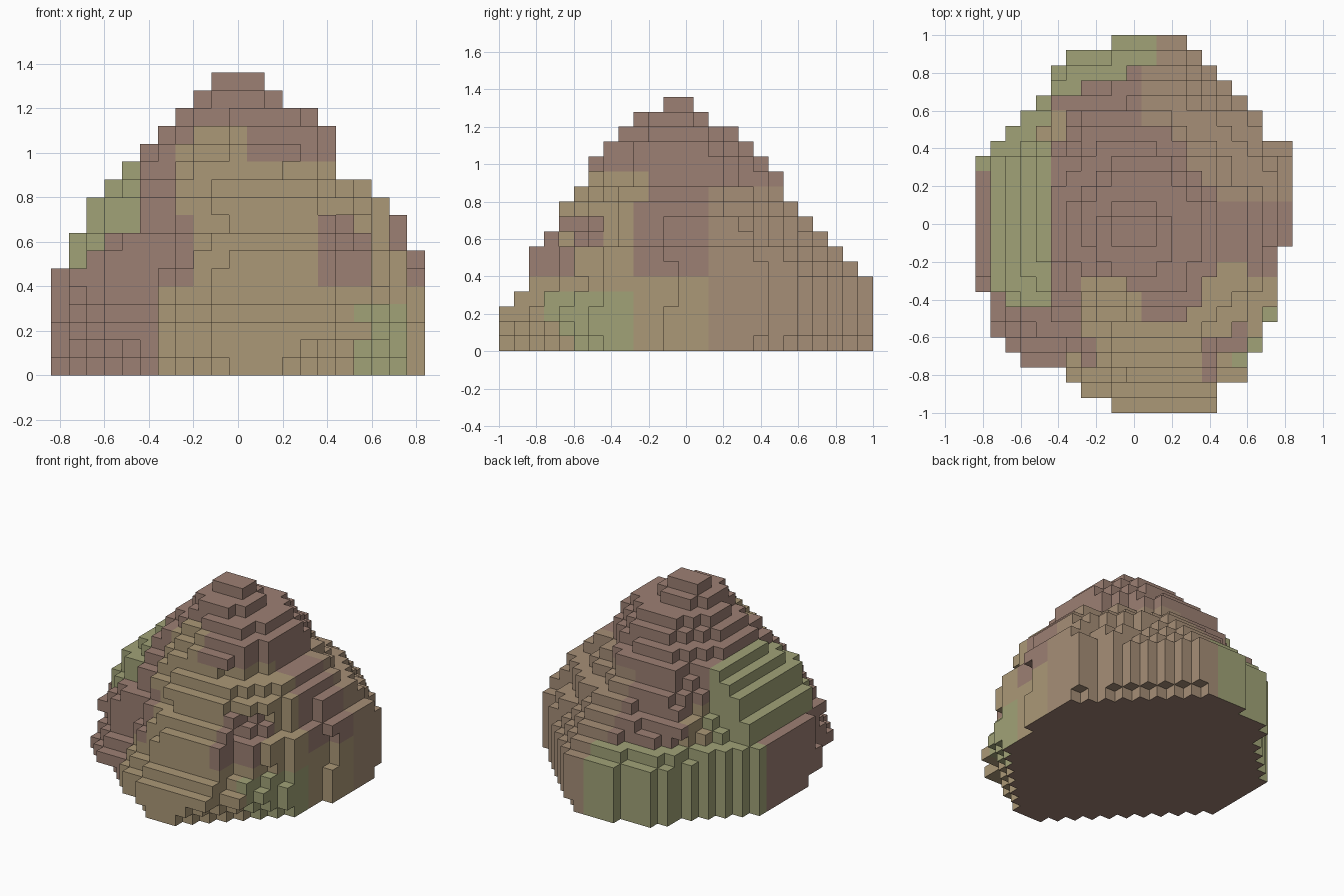
import bpy, bmesh
from mathutils import Vector, noise

if "Cube" in bpy.data.objects:
    bpy.data.objects.remove(bpy.data.objects["Cube"])

C = 0.08                      # size of one block
NX, NY, NZ = 21, 25, 17

# base outline: left and right block edge for each row, front to back
rows = [(9, 16), (7, 16), (6, 18), (3, 18), (2, 19), (1, 19), (1, 20), (1, 20)]
rows += [(0, 20)] * 3 + [(0, 21)] * 6
rows += [(1, 21), (2, 19), (3, 19), (4, 18), (5, 17), (5, 16), (6, 15), (9, 14)]

# extent of each layer: left, right, front, back block edges
layers = [(0, 21, 0, 25)] * 3 + [
    (0, 21, 1, 25), (0, 21, 2, 25), (0, 21, 2, 24), (1, 21, 2, 23),
    (1, 20, 3, 22), (2, 20, 4, 21), (2, 19, 4, 20), (3, 18, 5, 19),
    (4, 16, 6, 19), (5, 16, 6, 18), (6, 16, 7, 17), (7, 15, 8, 16),
    (8, 13, 9, 14), (9, 12, 11, 13)]
# undercut of the corners near the ground, per layer
cut_left, cut_right, cut_back = (10, 8, 6), (8, 7, 5), (8, 7, 7)

# fill each layer with the outline squeezed to its extent, slightly roughened
filled = set()
for k, (x0, x1, y0, y1) in enumerate(layers):
    for i in range(x0, x1):
        for j in range(y0, y1):
            if not rows[j][0] <= i < rows[j][1]:
                continue
            if k < 3 and (i + j < cut_left[k] or 20 - i + j < cut_right[k]
                          or 44 - i - j < cut_back[k]):
                continue
            u = (i + 0.5 - x0) / (x1 - x0) * NX - NX / 2
            v = (j + 0.5 - y0) / (y1 - y0) * NY - NY / 2
            f = 1.0
            if 2 < k < 15:
                f += 0.05 * noise.noise(Vector((i, j, k)) * 0.43)
            if k > 8:             # upper part bulges front right and back left
                f *= 0.93 if u * v < 0 else 1.02
            a, b = rows[min(NY - 1, max(0, int(v * f + NY / 2)))]
            # straight terraces on the left flank
            terrace = 6 <= k <= 11 and i < 11 and 8 + max(0, k - 9) <= j <= 16
            if a <= u * f + NX / 2 <= b or terrace:
                filled.add((i, j, k))


def make_material(name, rgb):
    m = bpy.data.materials.new(name)
    m.diffuse_color = (*rgb, 1)
    m.use_nodes = True
    m.node_tree.nodes["Principled BSDF"].inputs["Base Color"].default_value = m.diffuse_color
    return m


mats = [make_material("brown_stone", (0.335, 0.215, 0.172)),
        make_material("ochre_stone", (0.410, 0.315, 0.184)),
        make_material("moss", (0.355, 0.365, 0.185)),
        make_material("tan_stone", (0.380, 0.272, 0.184))]

# colour patches, first match wins: material, x range, y range, z range
patches = [
    (2, 0.52, 0.76, -0.76, -0.28, 0, 0.32),
    (0, 0.36, 0.62, -0.9, -0.48, 0.40, 0.72),
    (2, -0.76, -0.44, -0.44, 0.44, 0.48, 1.0),
    (2, -0.9, 0.12, 0.3, 1.1, 0, 0.45),
    (1, -0.7, -0.36, 0.4, 0.62, 0.45, 0.7),
    (0, -0.9, -0.36, -1, 0.36, 0, 0.48),
    (0, -0.9, -0.2, -1, 0.3, 0.4, 0.72),
    (0, -0.9, -0.28, -1, 0.3, 0.72, 1.4),
    (1, -0.28, 0.04, -0.6, -0.28, 0.7, 1.12),
    (1, 0.04, 0.6, -0.6, -0.2, 0.7, 0.96),
    (0, 0.4, 0.9, -0.2, 0.12, 0.4, 1.4),
    (3, 0.36, 0.9, 0.12, 1.1, 0, 0.88),
    (3, 0.04, 0.9, 0.3, 1.1, 0, 0.88),
    (0, -0.9, 0.9, -0.3, 1, 0.4, 1.4),
    (0, -0.9, 0.9, -1, 1, 0.96, 1.4)]


def patch_at(x, y, z):
    for m, a, b, c, d, e, f in patches:
        if a <= x <= b and c <= y <= d and e <= z <= f:
            return m
    return 1


# outer skin of the blocks
bm = bmesh.new()
verts = {}


def vert(p):
    if p not in verts:
        verts[p] = bm.verts.new((p[0] * C - NX * C / 2, p[1] * C - NY * C / 2, p[2] * C))
    return verts[p]


for cell in sorted(filled):
    centre = [(cell[0] + .5 - NX / 2) * C, (cell[1] + .5 - NY / 2) * C, (cell[2] + .5) * C]
    mat = patch_at(*centre)
    for axis in range(3):
        for side in (0, 1):
            near = list(cell)
            near[axis] += 2 * side - 1
            if tuple(near) in filled:
                continue
            ring = []
            for s, t in ((0, 0), (1, 0), (1, 1), (0, 1)):
                p = list(cell)
                p[axis] += side
                p[(axis + 1) % 3] += s
                p[(axis + 2) % 3] += t
                ring.append(vert(tuple(p)))
            if not side:
                ring.reverse()
            ground = near[2] < 0          # underside is plain brown
            bm.faces.new(ring).material_index = 0 if ground else mat

mesh = bpy.data.meshes.new("rock_mound")
bm.to_mesh(mesh)
bm.free()
for m in mats:
    mesh.materials.append(m)
mound = bpy.data.objects.new("rock_mound", mesh)
bpy.context.collection.objects.link(mound)
